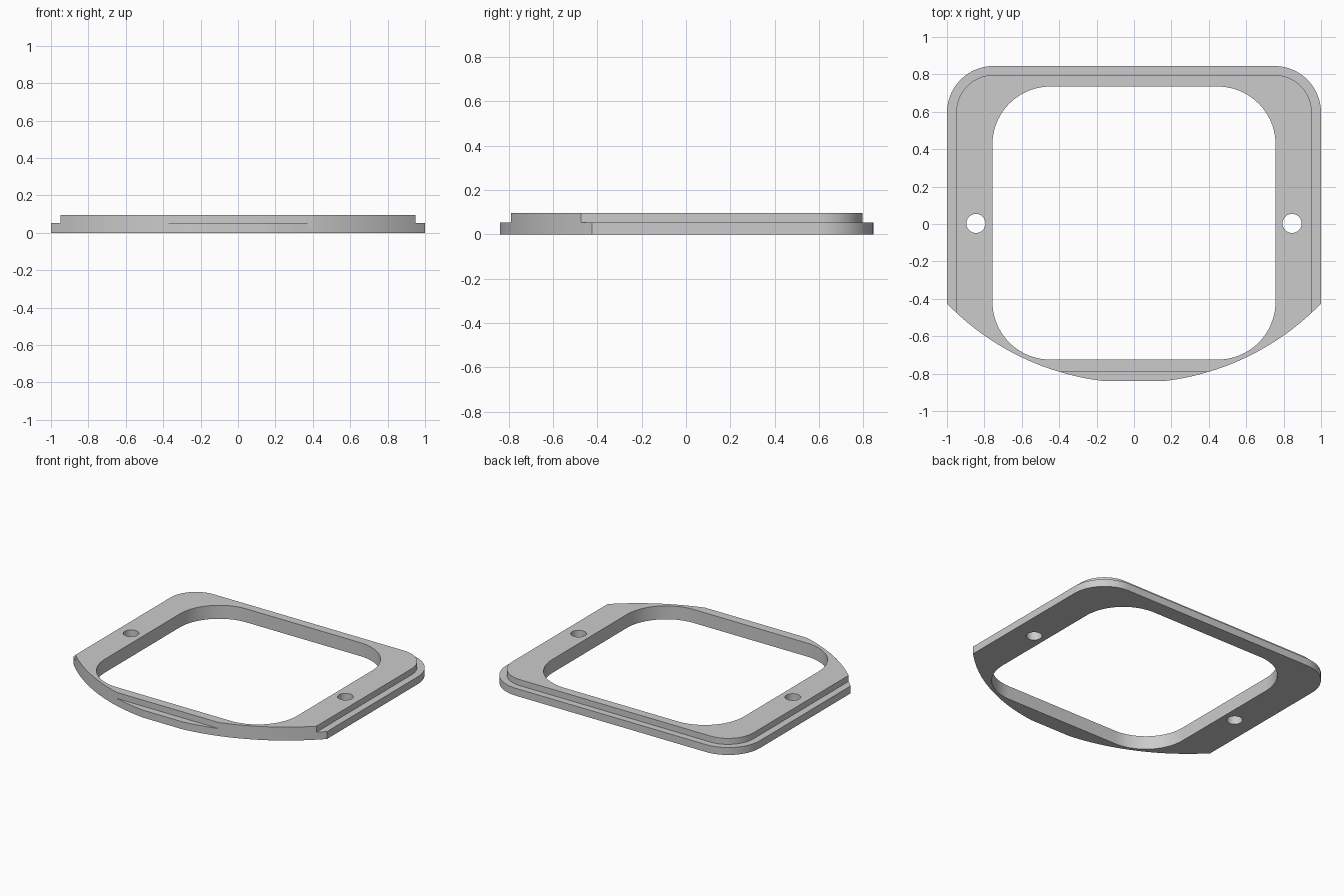
import bpy, bmesh
from math import cos, sin, pi, radians

old = bpy.data.objects.get("Cube")
if old:
    bpy.data.objects.remove(old, do_unlink=True)

grey = bpy.data.materials.new("light grey")
grey.use_nodes = True
colour = (0.6, 0.6, 0.6, 1)
grey.diffuse_color = colour
grey.node_tree.nodes["Principled BSDF"].inputs["Base Color"].default_value = colour


def corner(x, y, r, start, steps=20):
    """Quarter arc around (x, y), beginning at the given angle."""
    return [(x + r * cos(start + pi / 2 * i / steps),
             y + r * sin(start + pi / 2 * i / steps)) for i in range(steps + 1)]


def outline(half, front, back, r, round_front):
    pts = corner(half - r, back - r, r, 0) + corner(r - half, back - r, r, pi / 2)
    if round_front:
        return pts + corner(r - half, front + r, r, pi) + corner(half - r, front + r, r, 1.5 * pi)
    return pts + [(-half, front), (half, front)]


def circle(x, y, r, n):
    return [(x + r * cos(2 * pi * i / n), y + r * sin(2 * pi * i / n)) for i in range(n)]


def prism(name, pts, low, high):
    bm = bmesh.new()
    face = bm.faces.new([bm.verts.new((x, y, low)) for x, y in pts])
    top = bmesh.ops.extrude_face_region(bm, geom=[face])["geom"]
    bmesh.ops.translate(bm, vec=(0, 0, high - low),
                        verts=[v for v in top if isinstance(v, bmesh.types.BMVert)])
    bmesh.ops.recalc_face_normals(bm, faces=bm.faces)
    mesh = bpy.data.meshes.new(name)
    bm.to_mesh(mesh)
    bm.free()
    mesh.materials.append(grey)
    obj = bpy.data.objects.new(name, mesh)
    bpy.context.collection.objects.link(obj)
    return obj


def combine(target, tool, operation):
    """Apply a boolean and discard the tool."""
    mod = target.modifiers.new(operation, "BOOLEAN")
    mod.operation, mod.solver, mod.object = operation, "EXACT", tool
    bpy.context.view_layer.objects.active = target
    bpy.ops.object.modifier_apply(modifier=mod.name)
    bpy.data.objects.remove(tool, do_unlink=True)


# Wide lower flange and narrower raised step
frame = prism("stepped_frame", outline(1, -0.84, 0.845, 0.25, False), 0, 0.053)
combine(frame, prism("step", outline(0.95, -0.79, 0.797, 0.2, False), 0.02, 0.096), "UNION")

# Large arc trims the front edge
combine(frame, prism("front_arc", circle(0, 0.543, 1.392, 192), -0.1, 0.2), "INTERSECT")

# Rounded central opening and the two screw holes
combine(frame, prism("opening", outline(0.757, -0.725, 0.735, 0.31, True), -0.1, 0.2), "DIFFERENCE")
for side in (-1, 1):
    combine(frame, prism("hole", circle(side * 0.845, 0.003, 0.051, 40), -0.1, 0.2), "DIFFERENCE")

bpy.ops.object.select_all(action="DESELECT")
frame.select_set(True)
bpy.context.view_layer.objects.active = frame
bpy.ops.object.shade_smooth_by_angle(angle=radians(25))
